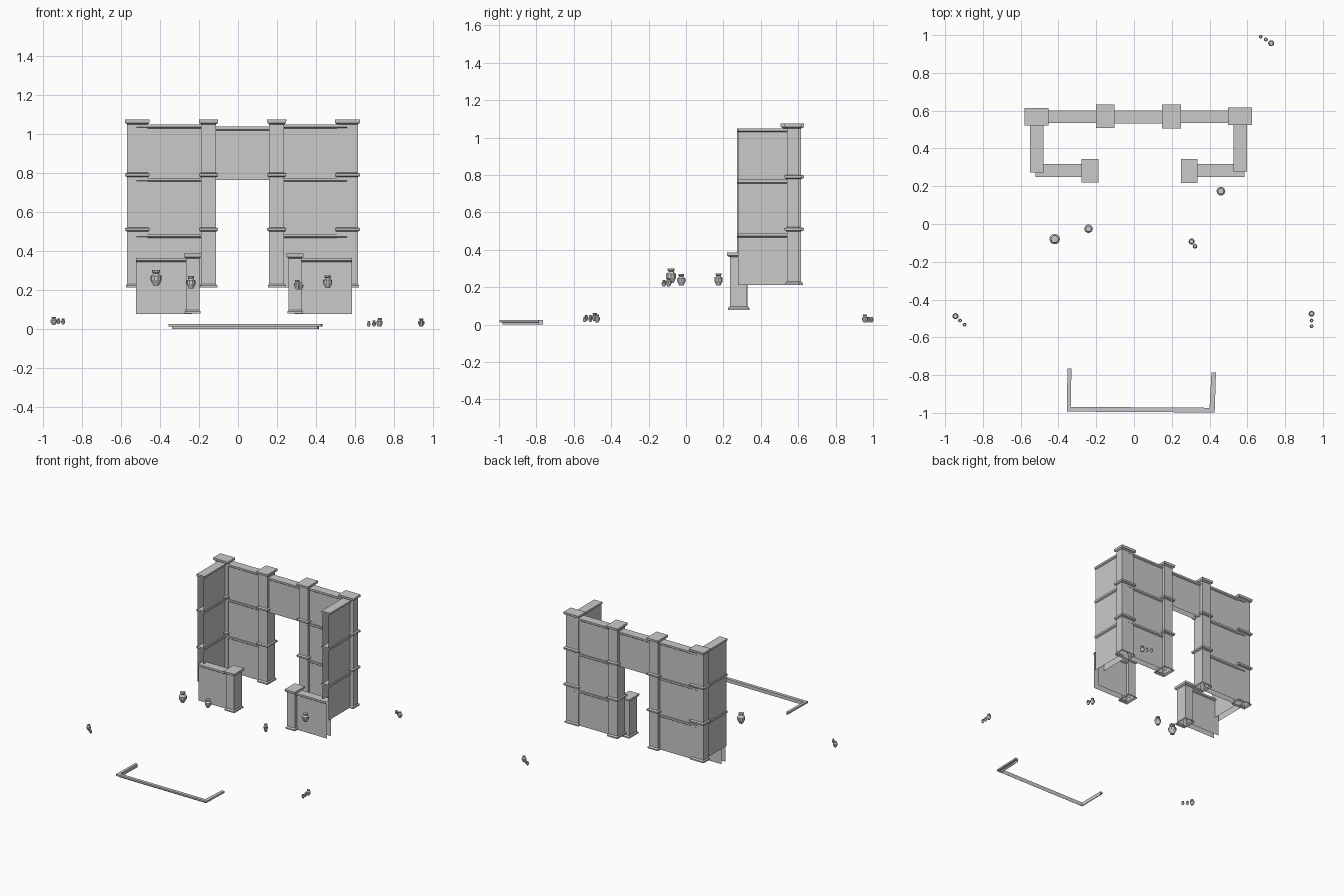
import bpy, bmesh, math

if "Cube" in bpy.data.objects:
    bpy.data.objects.remove(bpy.data.objects["Cube"])

stone = bpy.data.materials.new("light grey stone")
stone.diffuse_color = (0.59, 0.59, 0.59, 1)
stone.use_nodes = True
stone.node_tree.nodes["Principled BSDF"].inputs["Base Color"].default_value = stone.diffuse_color


def finish(bm, name):
    bmesh.ops.recalc_face_normals(bm, faces=bm.faces)
    me = bpy.data.meshes.new(name)
    bm.to_mesh(me)
    bm.free()
    me.materials.append(stone)
    ob = bpy.data.objects.new(name, me)
    bpy.context.collection.objects.link(ob)
    return ob


def loft(bm, rings, skip=()):
    """Join rings of points upward, closed on top, open underneath."""
    loops = [[bm.verts.new(p) for p in r] for r in rings]
    n = len(loops[0])
    for a, b in zip(loops, loops[1:]):
        for i in range(n):
            if i not in skip:
                bm.faces.new((a[i], a[(i + 1) % n], b[(i + 1) % n], b[i]))
    bm.faces.new(loops[-1])


def rect(x0, x1, y0, y1, z):
    return [(x0, y0, z), (x1, y0, z), (x1, y1, z), (x0, y1, z)]


def pillar(name, x0, x1, y0, y1, levels):
    # one block per storey with a cap, the lowest with a flared foot
    bm = bmesh.new()
    last = levels[-1]
    for k, (z0, z1) in enumerate(zip(levels, levels[1:])):
        foot = [(z0, .4), (z0 + .01, .4), (z0 + .018, 1)] if k == 0 else [(z0, .4), (z0 + .004, 1)]
        s = 1 if z1 == last else .75
        cap = [(z1 - .025 * s, 1), (z1 - .017 * s, .1), (z1, 0)]
        rings = []
        for z, m in foot + cap:
            mx, my = .011 * m, .016 * m
            rings.append(rect(x0 + mx, x1 - mx, y0 + my, y1 - my, z))
        loft(bm, rings)
    return finish(bm, name)


def wall(name, x0, x1, y0, y1, levels):
    # slab with a slightly wider coping, open at both ends
    bm = bmesh.new()
    along_x = x1 - x0 > y1 - y0
    for z0, z1 in zip(levels, levels[1:]):
        rings = []
        for z, m in ((z0, .009), (z1 - .02, .009), (z1 - .014, 0), (z1, 0)):
            mx, my = (0, m) if along_x else (m, 0)
            rings.append(rect(x0 + mx, x1 - mx, y0 + my, y1 - my, z))
        loft(bm, rings, (1, 3) if along_x else (0, 2))
    return finish(bm, name)


# Tall back pillars
PL = (.212, .517, .797, 1.074)
pillar("back_pillar_left", -.58, -.453, .521, .613, PL)
pillar("back_pillar_door_left", -.2, -.102, .507, .632, PL)
pillar("back_pillar_door_right", .149, .248, .505, .632, PL)
pillar("back_pillar_right", .497, .626, .525, .617, PL)

# Back walls, lintel and side walls
WL = (.212, .487, .775, 1.049)
wall("back_wall_left", -.52, -.153, .535, .602, WL)
wall("back_wall_right", .196, .56, .535, .602, WL)
wall("door_lintel", -.153, .196, .533, .6, (.765, 1.038))
wall("side_wall_left", -.55, -.48, .272, .54, WL)
wall("side_wall_right", .526, .597, .277, .54, WL)

# Low front walls and their pillars
pillar("front_pillar_left", -.278, -.187, .22, .345, (.079, .386))
pillar("front_pillar_right", .249, .337, .218, .343, (.079, .386))
wall("front_wall_left", -.522, -.235, .25, .317, (.077, .364))
wall("front_wall_right", .29, .585, .25, .317, (.077, .364))


# Low curb in front: wide coping over a thin inner face
def curb_outline(i, z):
    return [(-.352 + i, -.765, z), (-.356 + i, -.993 + i, z), (.427 - i, -.998 + i, z),
            (.434 - i, -.785, z), (.41, -.785, z), (.4, -.973, z),
            (-.335, -.968, z), (-.331, -.765, z)]


bm = bmesh.new()
loft(bm, [curb_outline(i, z) for i, z in ((.018, 0), (.018, .012), (0, .013), (0, .026))])
finish(bm, "front_curb")

# Pots: (x, y, bottom z, height, diameter)
POT = [(.5, 0), (.62, .1), (1, .36), (1, .62), (.6, .73), (.5, .8), (.7, .86), (.7, 1)]
POTS = [(-.42, -.08, .222, .079, .057), (-.241, -.025, .208, .063, .046),
        (.46, .174, .21, .064, .047), (.305, -.093, .203, .047, .033),
        (.323, -.118, .203, .036, .025),
        (-.945, -.488, .02, .042, .033), (-.921, -.511, .024, .028, .02),
        (-.897, -.533, .023, .029, .021),
        (.726, .957, .011, .044, .033), (.698, .977, .012, .03, .021),
        (.671, .992, .012, .028, .02),
        (.94, -.475, .012, .042, .032), (.94, -.511, .013, .03, .02),
        (.94, -.541, .013, .03, .021)]
for k, (x, y, z, h, d) in enumerate(POTS):
    bm = bmesh.new()
    loft(bm, [[(x + r * d / 2 * math.cos(math.tau * i / 10),
                y + r * d / 2 * math.sin(math.tau * i / 10), z + t * h)
               for i in range(10)] for r, t in POT])
    bmesh.ops.holes_fill(bm, edges=bm.edges[:])
    finish(bm, f"pot_{k + 1}")
